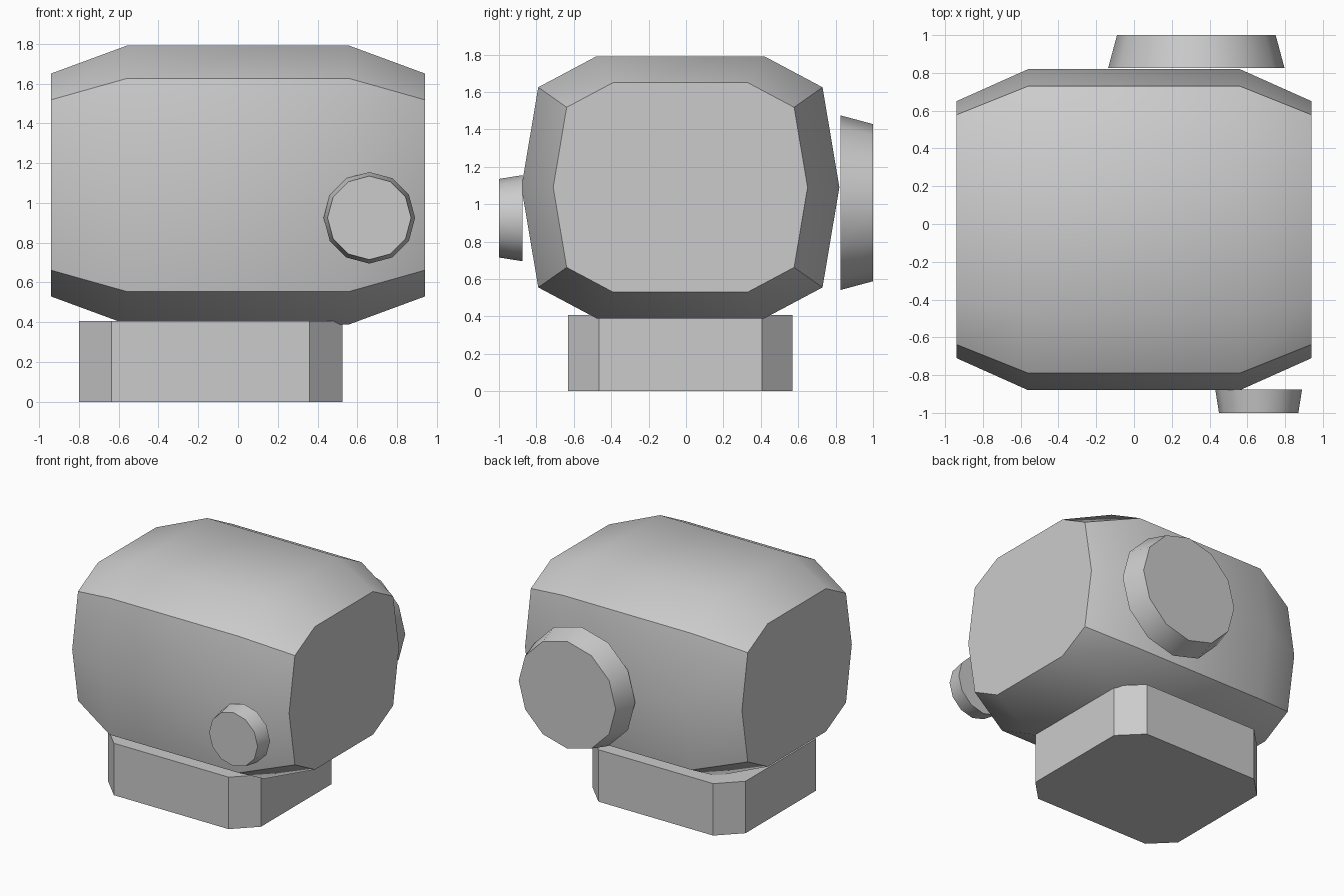
import bpy, math

if "Cube" in bpy.data.objects:
    bpy.data.objects.remove(bpy.data.objects["Cube"])

grey = bpy.data.materials.new("light_grey")
grey.diffuse_color = (0.6, 0.6, 0.6, 1)
grey.use_nodes = True
grey.node_tree.nodes["Principled BSDF"].inputs["Base Color"].default_value = grey.diffuse_color


def loft(name, rings, smooth=True):
    """Skin equal-length closed rings in order and cap both ends."""
    n = len(rings[0])
    verts = [p for ring in rings for p in ring]
    faces = [tuple(range(n))[::-1], tuple(range(len(verts) - n, len(verts)))]
    for r in range(len(rings) - 1):
        for i in range(n):
            a, b = r * n + i, r * n + (i + 1) % n
            faces.append((a, b, b + n, a + n))
    mesh = bpy.data.meshes.new(name)
    mesh.from_pydata(verts, [], faces)
    mesh.materials.append(grey)
    obj = bpy.data.objects.new(name, mesh)
    bpy.context.collection.objects.link(obj)
    bpy.ops.object.select_all(action='DESELECT')
    obj.select_set(True)
    bpy.context.view_layer.objects.active = obj
    # Consistent outward normals
    bpy.ops.object.mode_set(mode='EDIT')
    bpy.ops.mesh.select_all(action='SELECT')
    bpy.ops.mesh.normals_make_consistent(inside=False)
    bpy.ops.object.mode_set(mode='OBJECT')
    if smooth:
        bpy.ops.object.shade_smooth_by_angle(angle=math.radians(31))
    return obj


# Body: ten-sided section swept along x, narrowed at both ends
cy, cz = -0.03, 1.09
half = [(0.45, 0.70), (0.76, 0.535), (0.85, 0.0), (0.76, -0.535), (0.45, -0.70)]
section = half + [(-y, z) for y, z in reversed(half)]
body_rings = [[(x, cy + y * s, cz + z * s) for y, z in section]
              for x, s in ((-0.94, 0.8), (-0.56, 1), (0.56, 1), (0.94, 0.8))]
loft("body", body_rings)

# Base: block with cut corners
x0, x1, y0, y1, c = -0.80, 0.525, -0.63, 0.57, 0.165
plan = [(x0 + c, y0), (x1 - c, y0), (x1, y0 + c), (x1, y1 - c),
        (x1 - c, y1), (x0 + c, y1), (x0, y1 - c), (x0, y0 + c)]
loft("base", [[(x, y, z) for x, y in plan] for z in (0, 0.407)], smooth=False)


# Round knobs: tapered discs pointing along y
def disc(name, x, z, y_in, r_in, y_out, r_out, n=12):
    angles = [math.tau * i / n for i in range(n)]
    loft(name, [[(x + r * math.cos(a), y, z + r * math.sin(a)) for a in angles]
                for y, r in ((y_in, r_in), (y_out, r_out))])


disc("front_knob", 0.66, 0.925, -0.875, 0.23, -1.0, 0.21)
disc("back_disc", 0.33, 1.008, 0.825, 0.467, 1.0, 0.42)
